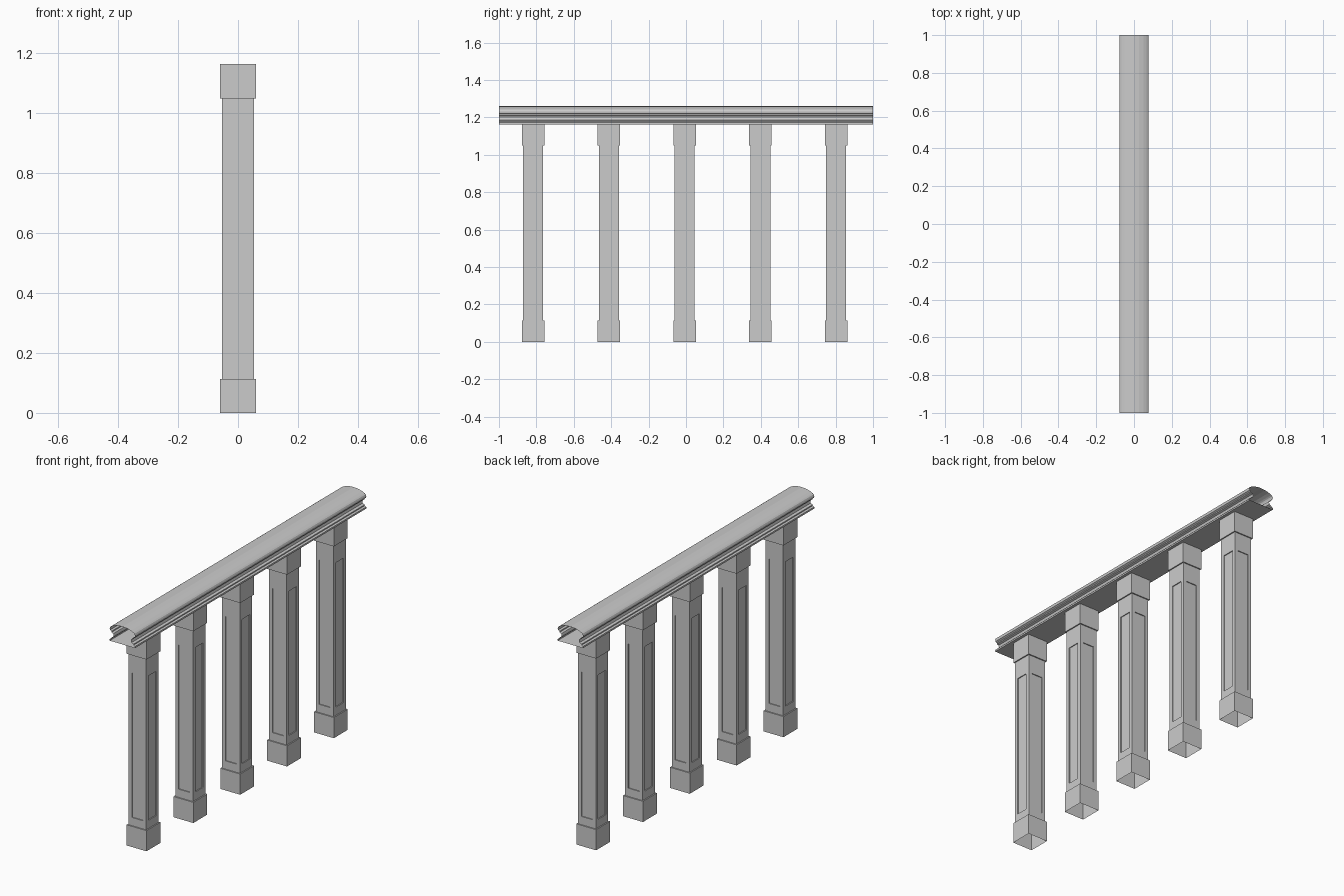
import bpy, bmesh
from mathutils import Matrix

if "Cube" in bpy.data.objects:
    bpy.data.objects.remove(bpy.data.objects["Cube"])


def make_object(name, bm):
    bmesh.ops.remove_doubles(bm, verts=bm.verts, dist=1e-5)
    bmesh.ops.recalc_face_normals(bm, faces=bm.faces)
    mesh = bpy.data.meshes.new(name)
    bm.to_mesh(mesh)
    bm.free()
    obj = bpy.data.objects.new(name, mesh)
    bpy.context.collection.objects.link(obj)
    return obj


def post_side(bm, turn):
    """One face of the post: base block, panelled shaft, top block."""
    B, S = 0.06, 0.0535            # half widths of block and shaft
    P, D = 0.0335, 0.005           # panel half width and recess depth

    def face(*pts):
        return bm.faces.new([bm.verts.new(turn @ Matrix.Translation(p).to_translation())
                             for p in pts])

    def band(h0, z0, h1, z1):
        return face((-h0, -h0, z0), (h0, -h0, z0), (h1, -h1, z1), (-h1, -h1, z1))

    band(B, 0, B, 0.113)
    band(B, 0.113, S, 0.113)
    band(S, 1.049, B, 1.049)
    band(B, 1.049, B, 1.163)

    # shaft frame and recessed panel
    z0, z1, p0, p1 = 0.113, 1.049, 0.158, 0.948
    outer = [(-S, -S, z0), (S, -S, z0), (S, -S, z1), (-S, -S, z1)]
    inner = [(-P, -S, p0), (P, -S, p0), (P, -S, p1), (-P, -S, p1)]
    deep = [(x, y + D, z) for x, y, z in inner]
    for i in range(4):
        j = (i + 1) % 4
        face(outer[i], outer[j], inner[j], inner[i])
        face(inner[i], inner[j], deep[j], deep[i])
    face(*deep)


# posts, open at both ends
bm = bmesh.new()
for k in range(4):
    post_side(bm, Matrix.Rotation(k * 1.5707963268, 4, 'Z'))
first = make_object("post_1", bm)
for i in range(5):
    post = first if i == 0 else bpy.data.objects.new(f"post_{i + 1}", first.data)
    if i:
        bpy.context.collection.objects.link(post)
    post.location = (0, -0.007 + (i - 2) * 0.405, 0)

# handrail: hollow moulded profile, open at both ends
half = [(0, 1.163), (0.0765, 1.163), (0.0765, 1.172), (0.067, 1.176),
        (0.067, 1.182), (0.055, 1.187), (0.052, 1.198), (0.055, 1.207),
        (0.066, 1.211), (0.066, 1.217), (0.075, 1.222), (0.0765, 1.232),
        (0.073, 1.240), (0.066, 1.245), (0.05, 1.252), (0.026, 1.258), (0, 1.26)]
profile = half + [(-x, z) for x, z in half[-2:0:-1]]
bm = bmesh.new()
rings = [[bm.verts.new((x, y, z)) for x, z in profile] for y in (-1, 1)]
for i in range(len(profile)):
    j = (i + 1) % len(profile)
    bm.faces.new((rings[0][i], rings[0][j], rings[1][j], rings[1][i]))
make_object("handrail", bm)
